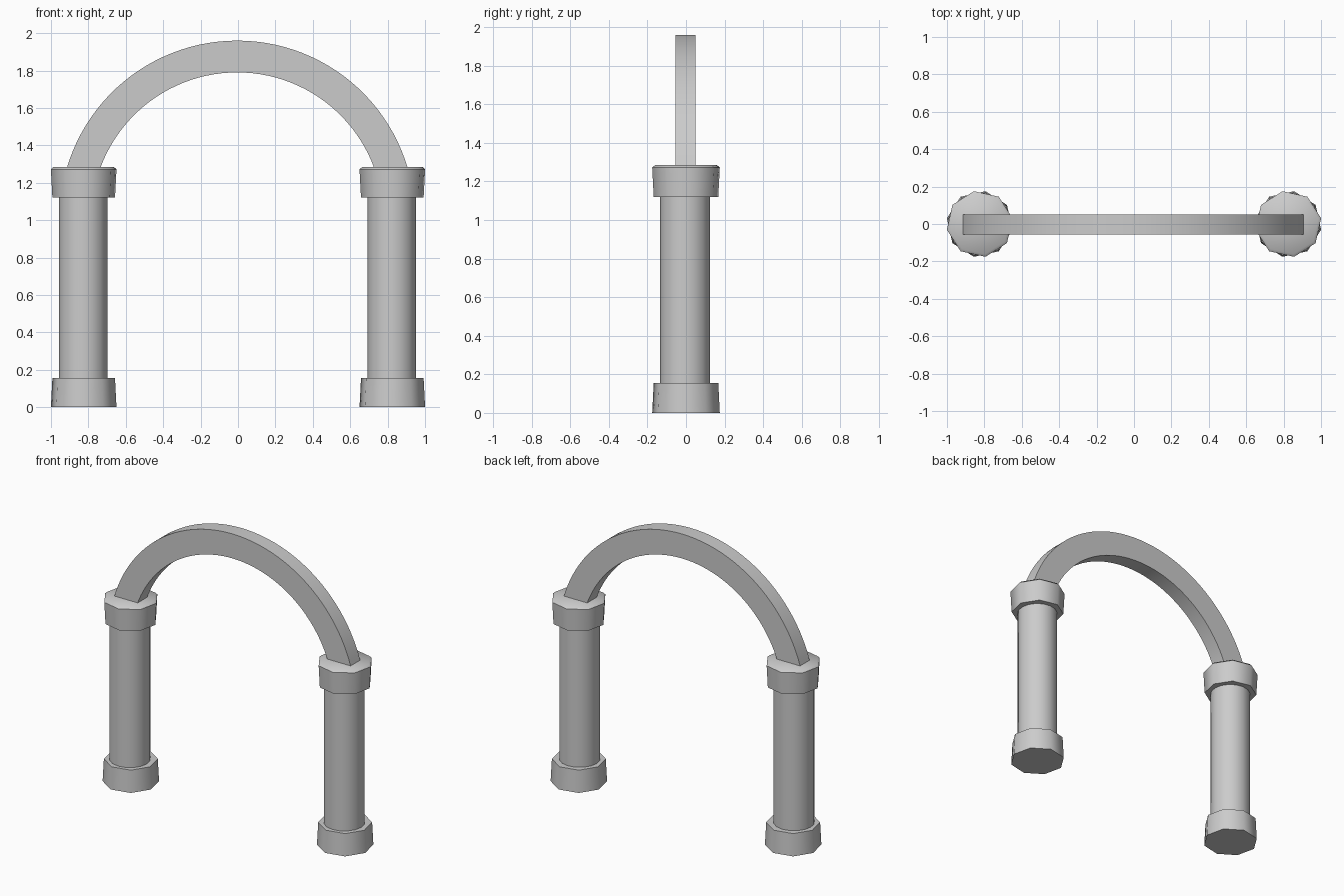
import bpy
import bmesh
from math import radians, sin, cos, asin, pi

cube = bpy.data.objects.get("Cube")
if cube:
    bpy.data.objects.remove(cube, do_unlink=True)

# One plain stone colour
STONE = (0.6, 0.6, 0.6, 1.0)
stone = bpy.data.materials.new("grey stone")
stone.use_nodes = True
stone.diffuse_color = STONE
stone.node_tree.nodes["Principled BSDF"].inputs["Base Color"].default_value = STONE


def finish(name, bm, angle):
    """Turn a bmesh into a named stone object, smooth up to the given angle."""
    bmesh.ops.recalc_face_normals(bm, faces=bm.faces)
    mesh = bpy.data.meshes.new(name)
    bm.to_mesh(mesh)
    bm.free()
    mesh.materials.append(stone)
    obj = bpy.data.objects.new(name, mesh)
    bpy.context.collection.objects.link(obj)
    bpy.ops.object.select_all(action="DESELECT")
    obj.select_set(True)
    bpy.context.view_layer.objects.active = obj
    bpy.ops.object.shade_smooth_by_angle(angle=radians(angle))
    return obj


def turned(name, x, y, profile, sides, turn, angle):
    """Stack rings of (radius, height) into a closed upright solid."""
    bm = bmesh.new()
    rings = []
    for r, z in profile:
        steps = [radians(turn) + 2 * pi * i / sides for i in range(sides)]
        rings.append([bm.verts.new((x + r * cos(a), y + r * sin(a), z)) for a in steps])
    for low, high in zip(rings, rings[1:]):
        for i in range(sides):
            j = (i + 1) % sides
            bm.faces.new((low[i], low[j], high[j], high[i]))
    bm.faces.new(rings[0])
    bm.faces.new(rings[-1])
    return finish(name, bm, angle)


# Columns: octagonal base, round shaft, octagonal capital with a bevelled top
for side, x in (("left", 0.825), ("right", -0.825)):
    turned(side + "_base", x, 0, [(0.178, 0), (0.17, 0.155)], 8, -10, 46)
    turned(side + "_shaft", x - 0.003, -0.005, [(0.13, 0.08), (0.13, 1.2)], 16, 0, 46)
    turned(side + "_capital", x, 0,
           [(0.17, 1.12), (0.178, 1.272), (0.163, 1.285)], 8, 10, 46)

# Arch: square-section ring segment springing from the capitals
OUTER, INNER, CENTRE_Z, STEPS = 0.95, 0.78, 1.01, 48
bm = bmesh.new()
start = asin((1.275 - CENTRE_Z) / OUTER)
sections = []
for k in range(STEPS + 1):
    a = start + (pi - 2 * start) * k / STEPS
    corners = ((OUTER, -0.055), (OUTER, 0.05), (INNER, 0.05), (INNER, -0.055))
    sections.append([bm.verts.new((r * cos(a) - 0.004,
                                   y,
                                   # the inner edge is dropped to meet the capital
                                   CENTRE_Z + r * sin(a))) for r, y in corners])
for p, q in zip(sections, sections[1:]):
    for i in range(4):
        j = (i + 1) % 4
        bm.faces.new((p[i], p[j], q[j], q[i]))
bm.faces.new(sections[0])
bm.faces.new(sections[-1])
finish("arch", bm, 30)
